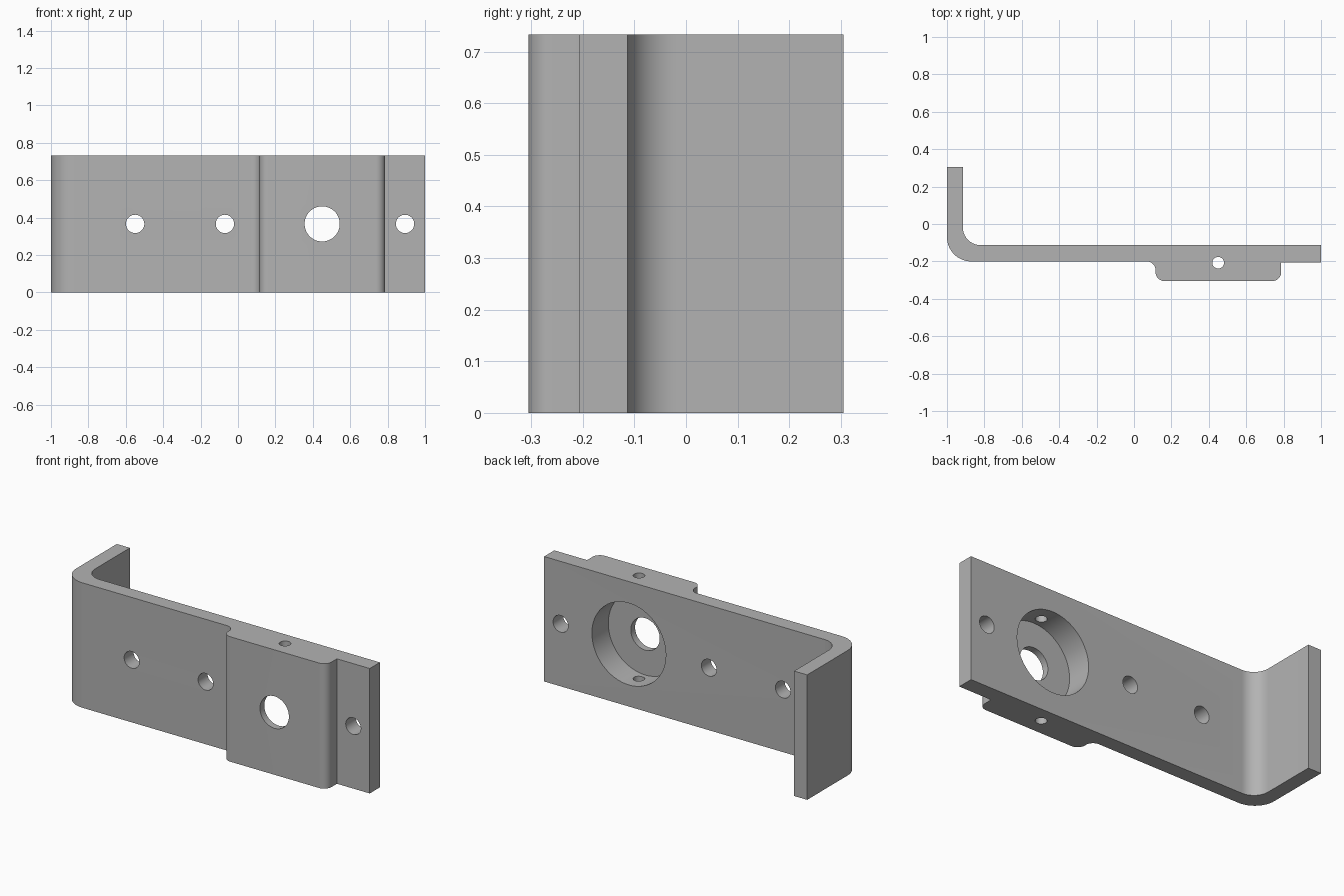
import bpy, bmesh
from math import radians, sin, cos, pi
from mathutils import Matrix

default = bpy.data.objects.get("Cube")
if default:
    bpy.data.objects.remove(default, do_unlink=True)

HEIGHT = 0.733
MID = HEIGHT / 2
BACK, FRONT = -0.113, -0.305

steel = bpy.data.materials.new("grey_steel")
steel.use_nodes = True
grey = (0.45, 0.45, 0.45, 1)
steel.diffuse_color = grey
steel.node_tree.nodes["Principled BSDF"].inputs["Base Color"].default_value = grey


def arc(cx, cy, r, start, end, steps=14):
    """Points on an arc, angles in degrees."""
    angles = [radians(start + (end - start) * i / steps) for i in range(steps + 1)]
    return [(cx + r * cos(a), cy + r * sin(a)) for a in angles]


def make_object(name, bm):
    mesh = bpy.data.meshes.new(name)
    bmesh.ops.recalc_face_normals(bm, faces=bm.faces)
    bm.to_mesh(mesh)
    bm.free()
    mesh.materials.append(steel)
    obj = bpy.data.objects.new(name, mesh)
    bpy.context.collection.objects.link(obj)
    return obj


def drill(target, name, r, centre, depth, axis):
    """Cut a round hole of the given depth, centred on a point."""
    bm = bmesh.new()
    turn = Matrix.Rotation(pi / 2, 4, "X") if axis == "Y" else Matrix.Identity(4)
    bmesh.ops.create_cone(bm, cap_ends=True, segments=64, radius1=r, radius2=r,
                          depth=depth, matrix=Matrix.Translation(centre) @ turn)
    cutter = make_object(name, bm)
    cutter.hide_render = True
    mod = target.modifiers.new(name, "BOOLEAN")
    mod.operation = "DIFFERENCE"
    mod.solver = "EXACT"
    mod.object = cutter
    bpy.ops.object.modifier_apply(modifier=name)
    bpy.data.objects.remove(cutter, do_unlink=True)


# Bent strip with a thickened pad: plan outline, extruded upwards
outline = [(-0.915, 0.305), (-1, 0.305)]
outline += arc(-0.87, -0.07, 0.13, 180, 270)       # outer bend
outline += arc(0.068, -0.247, 0.047, 90, 0)        # hollow beside the pad
outline += arc(0.163, FRONT + 0.048, 0.048, 180, 270)
outline += arc(0.739, FRONT + 0.048, 0.048, 270, 360)
outline += [(0.787, -0.207), (1, -0.207), (1, BACK)]
outline += arc(-0.82, BACK + 0.095, 0.095, 270, 180)  # inner bend

bm = bmesh.new()
base = bm.faces.new([bm.verts.new((x, y, 0)) for x, y in outline])
top = bmesh.ops.extrude_face_region(bm, geom=[base])["geom"]
bmesh.ops.translate(bm, vec=(0, 0, HEIGHT),
                    verts=[v for v in top if isinstance(v, bmesh.types.BMVert)])
bracket = make_object("bracket", bm)
bpy.ops.object.select_all(action="DESELECT")
bracket.select_set(True)
bpy.context.view_layer.objects.active = bracket

# Blind bore from the back, then the through holes
drill(bracket, "back_bore", 0.24, (0.45, BACK, MID), 0.304, "Y")
drill(bracket, "pad_hole", 0.094, (0.45, -0.2, MID), 0.6, "Y")
for i, x in enumerate((-0.55, -0.07, 0.893)):
    drill(bracket, f"screw_hole_{i}", 0.049, (x, -0.15, MID), 0.4, "Y")
drill(bracket, "pin_hole", 0.031, (0.45, -0.207, MID), 1, "Z")

bpy.ops.object.shade_smooth_by_angle(angle=radians(30))
